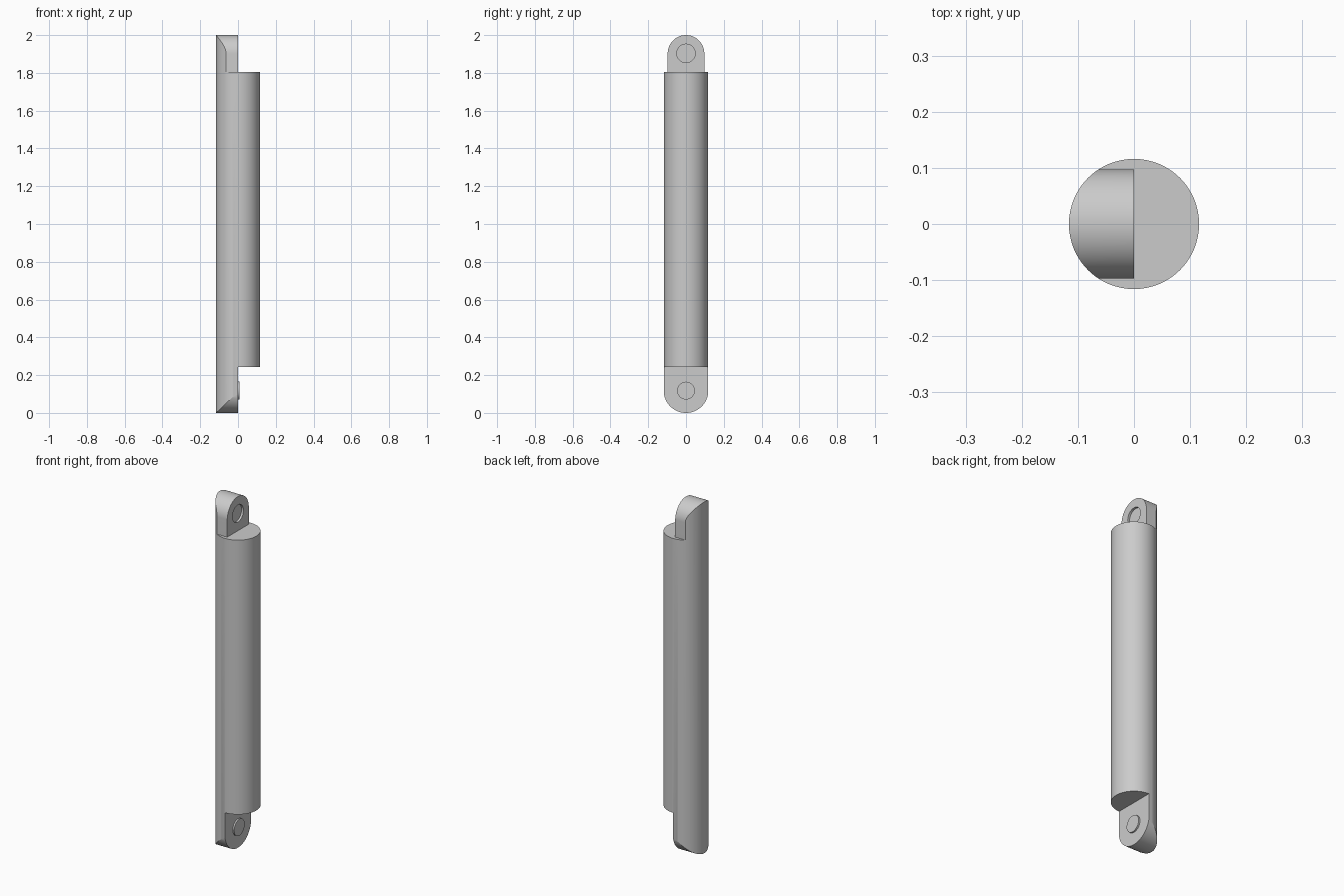
import bpy
import bmesh
from math import pi, sin, cos

cube = bpy.data.objects.get("Cube")
if cube:
    bpy.data.objects.remove(cube, do_unlink=True)

R = 0.116            # rod radius
LOW, HIGH = 0.243, 1.805   # ends of the full round barrel
LOW_EYE, HIGH_EYE = 0.118, 1.903   # centres of the rounded ends

grey = bpy.data.materials.new("light grey")
grey.use_nodes = True
grey.diffuse_color = (0.6, 0.6, 0.6, 1)
grey.node_tree.nodes["Principled BSDF"].inputs["Base Color"].default_value = (0.6, 0.6, 0.6, 1)


def prism(name, outline, place, shift):
    """Extrude a 2D outline; place() maps each point into 3D."""
    bm = bmesh.new()
    face = bm.faces.new([bm.verts.new(place(a, b)) for a, b in outline])
    out = bmesh.ops.extrude_face_region(bm, geom=[face])
    bmesh.ops.translate(bm, vec=shift, verts=[v for v in out["geom"] if isinstance(v, bmesh.types.BMVert)])
    bmesh.ops.recalc_face_normals(bm, faces=bm.faces[:])
    mesh = bpy.data.meshes.new(name)
    bm.to_mesh(mesh)
    bm.free()
    mesh.materials.append(grey)
    ob = bpy.data.objects.new(name, mesh)
    bpy.context.collection.objects.link(ob)
    return ob


def arc(r, z, start, end, n):
    return [(r * cos(start + (end - start) * i / n), z + r * sin(start + (end - start) * i / n))
            for i in range(n + 1)]


def across(name, outline, x0, x1):
    return prism(name, outline, lambda y, z: (x0, y, z), (x1 - x0, 0, 0))


def cut(target, tool, operation):
    mod = target.modifiers.new("cut", 'BOOLEAN')
    mod.operation, mod.solver, mod.object = operation, 'EXACT', tool
    bpy.context.view_layer.objects.active = target
    bpy.ops.object.modifier_apply(modifier=mod.name)
    bpy.data.objects.remove(tool, do_unlink=True)


# Round rod
rod = prism("rod", arc(R, 0, 0, 2 * pi, 96)[:-1], lambda x, y: (x, y, -0.1), (0, 0, 2.2))

# Side outline: round lower lug, wide barrel, narrower round upper lug
side = (arc(0.118, LOW_EYE, pi, 2 * pi, 48) + [(0.118, LOW), (0.2, LOW), (0.2, HIGH), (0.097, HIGH)]
        + arc(0.097, HIGH_EYE, 0, pi, 48) + [(-0.097, HIGH), (-0.2, HIGH), (-0.2, LOW), (-0.118, LOW)])
cut(rod, across("side_outline", side, -0.3, 0.3), 'INTERSECT')

# Remove the left half at both ends to leave half lugs
for z0, z1 in ((-0.2, LOW), (HIGH, 2.2)):
    cut(rod, across("half_cutter", [(-0.3, z0), (0.3, z0), (0.3, z1), (-0.3, z1)], 0, 0.3), 'DIFFERENCE')

# Shallow socket in the upper lug, matching boss on the lower lug
cut(rod, across("socket_cutter", arc(0.049, HIGH_EYE, 0, 2 * pi, 48)[:-1], -0.012, 0.05), 'DIFFERENCE')
boss = across("lower_boss", arc(0.047, LOW_EYE, 0, 2 * pi, 48)[:-1], -0.01, 0.009)

for ob in (rod, boss):
    bpy.ops.object.select_all(action='DESELECT')
    ob.select_set(True)
    bpy.context.view_layer.objects.active = ob
    bpy.ops.object.shade_smooth_by_angle(angle=pi / 9)
